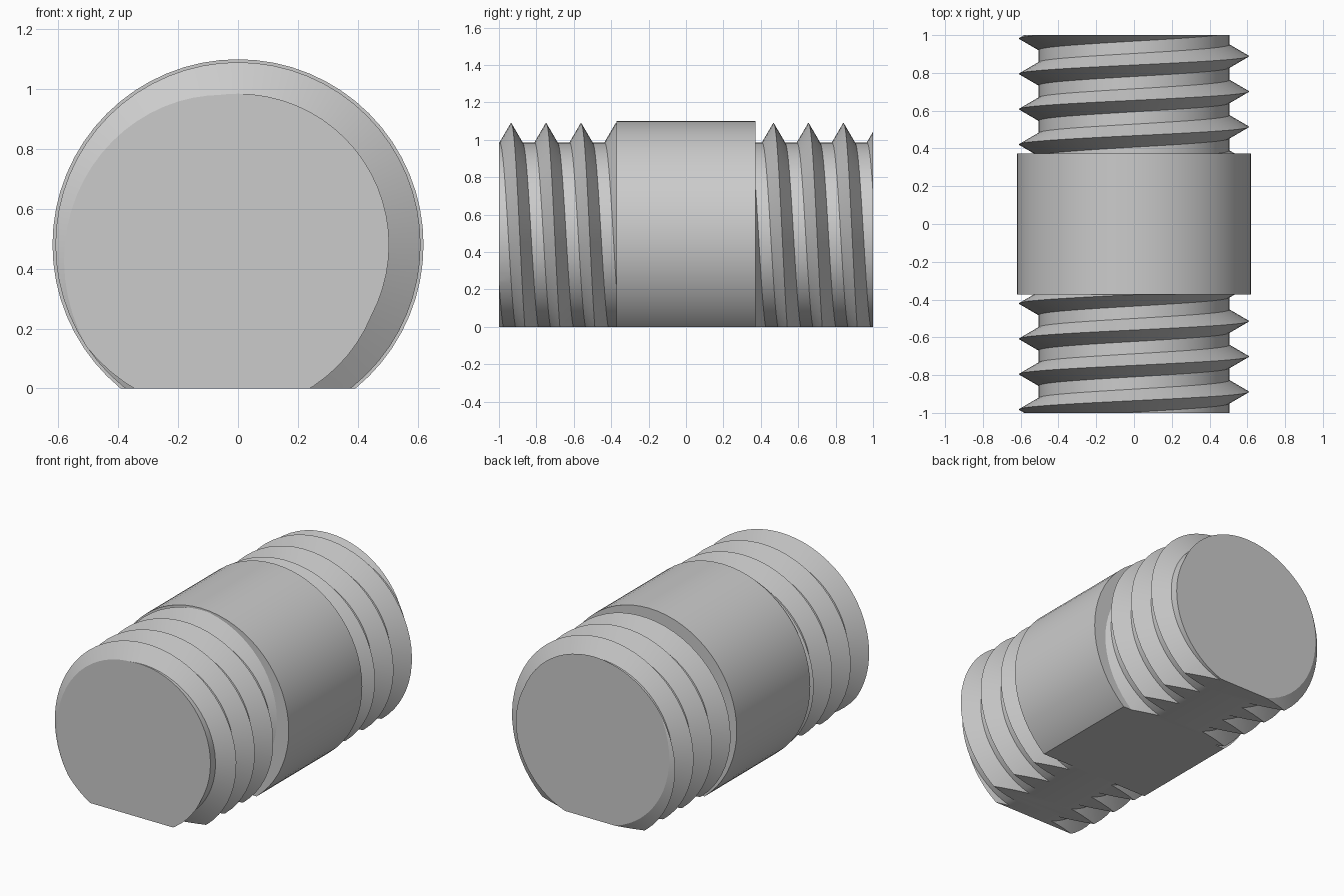
import bpy, bmesh, math
from mathutils import Vector

if "Cube" in bpy.data.objects:
    bpy.data.objects.remove(bpy.data.objects["Cube"])

AXIS_Z = 0.48        # height of the rod axis
ROOT, CREST, COLLAR = 0.505, 0.61, 0.62
PITCH, FLANK = 0.187, 0.061
SHOULDER, END = 0.372, 1.0
SEGMENTS = 64

steel = bpy.data.materials.new("grey_steel")
steel.use_nodes = True
grey = (0.6, 0.6, 0.6, 1)
steel.diffuse_color = grey
steel.node_tree.nodes["Principled BSDF"].inputs["Base Color"].default_value = grey


def cut_flat(bm, point, normal):
    """Remove everything on the normal side of a plane and close the cut."""
    cut = bmesh.ops.bisect_plane(bm, geom=bm.verts[:] + bm.edges[:] + bm.faces[:],
                                 dist=1e-5, plane_co=point, plane_no=normal,
                                 clear_outer=True)["geom_cut"]
    edges = [e for e in cut if isinstance(e, bmesh.types.BMEdge) and e.is_boundary]
    face = bmesh.ops.contextual_create(bm, geom=edges)["faces"]
    if not face:
        bmesh.ops.edgenet_fill(bm, edges=edges)


def ring_point(angle, radius, y):
    # The angle starts at the left edge of the top view and runs over the top
    return Vector((-radius * math.cos(angle), y, AXIS_Z + radius * math.sin(angle)))


def finish(bm, name, y0, y1):
    cut_flat(bm, (0, y0, 0), (0, -1, 0))
    cut_flat(bm, (0, y1, 0), (0, 1, 0))
    cut_flat(bm, (0, 0, 0), (0, 0, -1))
    bmesh.ops.recalc_face_normals(bm, faces=bm.faces[:])
    mesh = bpy.data.meshes.new(name)
    bm.to_mesh(mesh)
    bm.free()
    mesh.materials.append(steel)
    obj = bpy.data.objects.new(name, mesh)
    bpy.context.collection.objects.link(obj)
    bpy.ops.object.select_all(action='DESELECT')
    obj.select_set(True)
    bpy.context.view_layer.objects.active = obj
    bpy.ops.object.shade_smooth_by_angle(angle=math.radians(30))


def threaded_end(name, crest_y, y0, y1):
    """Helical ridge and groove floor, swept as one closed skin."""
    profile = [(-FLANK, ROOT), (0, CREST), (FLANK, ROOT)]
    first = math.floor((y0 - crest_y) / PITCH) - 2
    last = math.ceil((y1 - crest_y) / PITCH) + 2
    rows = [(crest_y + k * PITCH + dy, r) for k in range(first, last) for dy, r in profile]
    bm = bmesh.new()
    grid = []
    for i in range(SEGMENTS):
        turn = i / SEGMENTS
        grid.append([bm.verts.new(ring_point(turn * math.tau, r, y + turn * PITCH))
                     for y, r in rows])
    for i in range(SEGMENTS):
        # After a full turn each row joins the row one pitch further on
        seam = len(profile) if i == SEGMENTS - 1 else 0
        a, b = grid[i], grid[(i + 1) % SEGMENTS]
        for j in range(len(rows) - 1 - seam):
            bm.faces.new((a[j], a[j + 1], b[j + 1 + seam], b[j + seam]))
    finish(bm, name, y0, y1)


def plain_collar():
    bm = bmesh.new()
    loops = [[bm.verts.new(ring_point(i / SEGMENTS * math.tau, COLLAR, y))
              for i in range(SEGMENTS)] for y in (-END, END)]
    for i in range(SEGMENTS):
        j = (i + 1) % SEGMENTS
        bm.faces.new((loops[0][i], loops[0][j], loops[1][j], loops[1][i]))
    finish(bm, "middle_collar", -SHOULDER, SHOULDER)


plain_collar()
threaded_end("front_thread", -0.982, -END, -SHOULDER)
threaded_end("back_thread", 0.421, SHOULDER, END)
